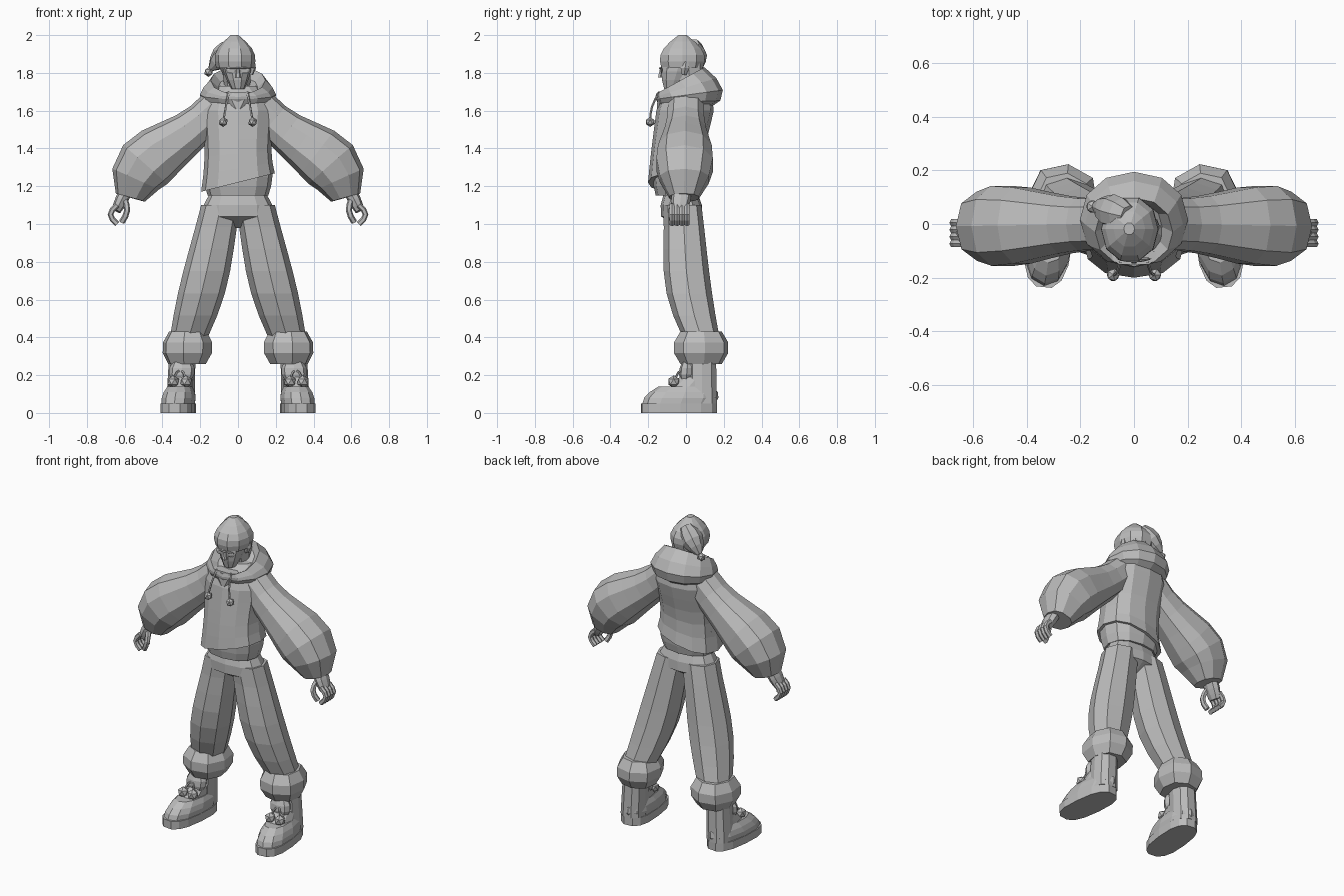
import bpy, bmesh, math
from mathutils import Vector

cube = bpy.data.objects.get("Cube")
if cube:
    bpy.data.objects.remove(cube, do_unlink=True)

grey = bpy.data.materials.new("plain_grey")
grey.use_nodes = True
grey.diffuse_color = (.5, .5, .5, 1)
shader = next(node for node in grey.node_tree.nodes if node.type == 'BSDF_PRINCIPLED')
shader.inputs["Base Color"].default_value = grey.diffuse_color


def finish(name, bm):
    bmesh.ops.recalc_face_normals(bm, faces=bm.faces)
    mesh = bpy.data.meshes.new(name)
    bm.to_mesh(mesh)
    bm.free()
    mesh.materials.append(grey)
    bpy.context.collection.objects.link(bpy.data.objects.new(name, mesh))


def skin(name, start, end, radius, end_radius=None, bulge=0, peak=1, bow=(0, 0, 0),
         depth=1, slant=(0, 0), splay=0, steps=4, sides=8, side=1, boxy=.85,
         follow=False, dish=0):
    """Skin rings between two points. The outline swells by bulge and the centre line
    bends by bow, both strongest late when peak is high. Rings stay level, growing
    slanted towards the end, or follow the centre line. Splay turns the front outwards
    and a dish hollows the end."""
    start, end, bow = Vector(start), Vector(end), Vector(bow)
    if end_radius is None:
        end_radius = radius
    ratios = [i / steps for i in range(steps + 1)]
    swell = [math.sin(math.pi * t ** peak) for t in ratios]
    centres = [start.lerp(end, t) + bow * w for t, w in zip(ratios, swell)]
    bm = bmesh.new()
    rings = []
    for i, t in enumerate(ratios):
        size = radius + (end_radius - radius) * t + bulge * swell[i]
        across = Vector((1, splay, slant[0] * t * t))
        deep = Vector((-splay, 1, slant[1] * t * t))
        if follow:
            tangent = centres[min(i + 1, steps)] - centres[max(i - 1, 0)]
            across = tangent.cross(Vector((0, 1, 0))).normalized()
            deep = across.cross(tangent).normalized()
        ring = []
        for k in range(sides):
            angle = math.tau * k / sides
            u, v = (math.copysign(abs(f) ** boxy, f) for f in (math.cos(angle), math.sin(angle)))
            point = centres[i] + across * size * u + deep * size * depth * v
            ring.append(bm.verts.new((point.x * side, point.y, point.z)))
        rings.append(ring)
    for low, high in zip(rings, rings[1:]):
        for k in range(sides):
            j = (k + 1) % sides
            bm.faces.new((low[k], low[j], high[j], high[k]))
    bm.faces.new(rings[0])
    last = bm.faces.new(rings[-1])
    if dish:
        bmesh.ops.recalc_face_normals(bm, faces=bm.faces)
        bmesh.ops.inset_region(bm, faces=[last], thickness=dish, depth=-dish)
    finish(name, bm)


def ball(name, centre, radius):
    bm = bmesh.new()
    bmesh.ops.create_icosphere(bm, subdivisions=1, radius=radius)
    bmesh.ops.translate(bm, verts=bm.verts, vec=centre)
    finish(name, bm)


# Hooded top with a slanted, bloused hem over a lower layer
skin("hoodie_shoulders", start=(0, .01, 1.73), end=(0, -.005, 1.6), radius=.1,
     end_radius=.19, bulge=.025, depth=.8, steps=2, sides=12)
skin("hoodie_body", start=(0, -.005, 1.6), end=(0, -.045, 1.22), radius=.19,
     end_radius=.195, bulge=-.016, peak=1.3, bow=(0, -.015, 0), depth=.8,
     slant=(.25, 0), steps=5, sides=12)
skin("hoodie_under_layer", start=(0, -.04, 1.3), end=(0, -.04, 1.15), radius=.18,
     end_radius=.16, bulge=.01, depth=.75, steps=3, sides=12)

# Hood lying around the neck, with a pointed collar in front
skin("hood", start=(0, -.005, 1.61), end=(0, -.03, 1.76), radius=.14, end_radius=.145,
     bulge=.06, peak=.9, bow=(0, .035, 0), depth=.88, slant=(0, .55), sides=12,
     boxy=.95, dish=.04)
skin("collar_point", start=(0, -.12, 1.7), end=(0, -.15, 1.6), radius=.1,
     end_radius=.01, depth=.35, steps=2, sides=6)

# Trouser seat, narrowing to the crotch
skin("trouser_seat", start=(0, -.03, 1.22), end=(0, -.02, .98), radius=.16,
     end_radius=.02, bulge=.13, peak=2, depth=.6, sides=12)

for word, s in (("left", 1), ("right", -1)):
    # Balloon sleeve
    skin(word + "_sleeve", start=(.12, 0, 1.61), end=(.57, -.01, 1.14), radius=.1,
         end_radius=.08, bulge=.07, peak=2, bow=(.05, 0, .04), steps=7, sides=10,
         side=s, follow=True)

    # Hand with curled fingers and thumb
    skin(word + "_palm", start=(.59, -.02, 1.18), end=(.645, -.035, 1.07), radius=.033,
         end_radius=.025, bulge=.005, depth=1.5, side=s, follow=True)
    for finger in range(4):
        y = .005 - .026 * finger
        skin(f"{word}_finger_{finger + 1}", start=(.64, y, 1.1), end=(.64, y, 1),
             radius=.015, bow=(.035, 0, 0), sides=6, side=s, follow=True)
    skin(word + "_thumb", start=(.6, -.05, 1.13), end=(.615, -.07, 1.01), radius=.016,
         bow=(-.02, -.02, 0), sides=6, side=s, follow=True)

    # Trouser leg and padded cuff
    skin(word + "_trouser_leg", start=(.09, -.02, 1.1), end=(.26, .08, .4), radius=.105,
         end_radius=.1, bulge=.023, peak=1.4, bow=(-.01, -.03, 0), depth=.97, steps=6,
         side=s)
    skin(word + "_trouser_cuff", start=(.27, .08, .26), end=(.265, .08, .43), radius=.1,
         bulge=.035, depth=1.1, splay=.15, steps=3, side=s)

    # Boot with a thick sole, tall shaft and puffy tongue
    skin(word + "_sole", start=(.317, -.037, 0), end=(.317, -.037, .05), radius=.09,
         depth=2.25, splay=.1, steps=1, sides=14, side=s, boxy=.75)
    skin(word + "_shoe", start=(.317, -.037, .05), end=(.307, 0, .14), radius=.088,
         end_radius=.066, bulge=.01, depth=2.2, splay=.1, steps=3, sides=12, side=s)
    skin(word + "_instep", start=(.31, 0, .12), end=(.3, .06, .19), radius=.065,
         end_radius=.06, depth=1.6, steps=2, sides=10, side=s)
    skin(word + "_boot_shaft", start=(.305, .085, .05), end=(.295, .085, .3), radius=.075,
         end_radius=.07, depth=1.1, steps=3, sides=10, side=s)
    skin(word + "_boot_tongue", start=(.3, 0, .17), end=(.295, .01, .27), radius=.05,
         bulge=.02, depth=.6, steps=3, side=s)

    # Boot laces with pompoms
    for tag, x in (("inner", .275), ("outer", .343)):
        ball(f"{word}_{tag}_pompom", (x * s, -.065, .165), .034)
        skin(f"{word}_{tag}_lace", start=(.305, -.02, .22), end=(x, -.06, .17), radius=.006,
             bow=(0, 0, .02), sides=5, side=s, follow=True)

    # Hood cord and toggle
    toggle = Vector((.078, -.19, 1.54))
    skin(word + "_cord", start=(.05, -.14, 1.7), end=toggle, radius=.006,
         bow=(0, -.015, 0), sides=5, side=s, follow=True)
    ball(word + "_cord_toggle", (toggle.x * s, toggle.y, toggle.z), .026)

    # Ear and spectacle lens
    skin(word + "_ear", start=(.07, -.01, 1.79), end=(.08, 0, 1.86), radius=.01,
         bulge=.01, depth=1.3, steps=2, sides=6, side=s)
    skin(word + "_lens", start=(.035, -.13, 1.8), end=(.035, -.13, 1.83), radius=.02,
         bulge=.01, depth=.2, steps=2, sides=6, side=s)

# Head and face
skin("neck", start=(0, .02, 1.65), end=(-.01, .015, 1.85), radius=.06, end_radius=.08,
     steps=2)
skin("face", start=(-.01, -.02, 1.9), end=(0, -.075, 1.715), radius=.08, end_radius=.035,
     bulge=.015, depth=1.2, sides=10)
skin("nose", start=(0, -.13, 1.83), end=(0, -.135, 1.775), radius=.007, end_radius=.015,
     steps=2, sides=6)
skin("glasses_bridge", start=(-.06, -.13, 1.825), end=(.06, -.13, 1.825), radius=.004,
     bow=(0, -.01, 0), sides=4, follow=True)

# Knitted cap with a drooping tail
skin("cap", start=(-.015, -.02, 1.825), end=(-.018, -.018, 2), radius=.1, end_radius=.02,
     bulge=.04, depth=1.15, steps=5, sides=10, boxy=.95)
skin("cap_tail", start=(-.02, .03, 1.95), end=(-.145, .07, 1.82), radius=.04,
     end_radius=.015, bulge=.035, follow=True)
ball("cap_pompom", (-.155, .065, 1.805), .026)
